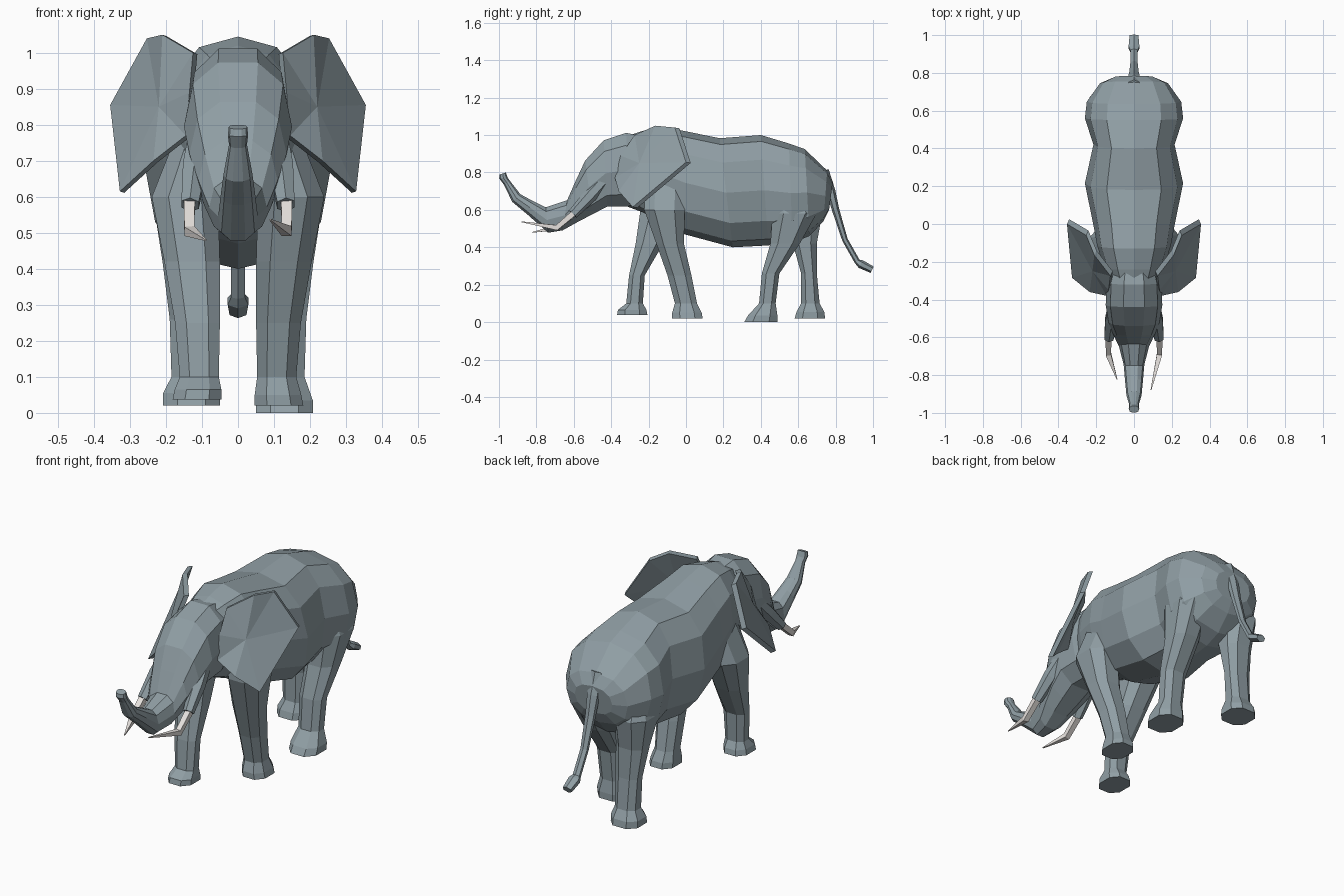
import bpy, bmesh, math
from mathutils import Vector

if "Cube" in bpy.data.objects:
    bpy.data.objects.remove(bpy.data.objects["Cube"])


def material(name, rgb):
    m = bpy.data.materials.new(name)
    m.diffuse_color = (*rgb, 1)
    m.use_nodes = True
    m.node_tree.nodes["Principled BSDF"].inputs["Base Color"].default_value = m.diffuse_color
    return m


HIDE = material("grey hide", (0.28, 0.345, 0.375))
IVORY = material("ivory", (0.80, 0.765, 0.735))


def finish(name, bm, mat):
    bmesh.ops.recalc_face_normals(bm, faces=bm.faces)
    me = bpy.data.meshes.new(name)
    bm.to_mesh(me)
    bm.free()
    me.materials.append(mat)
    ob = bpy.data.objects.new(name, me)
    bpy.context.collection.objects.link(ob)
    return ob


def power(v, e):
    return math.copysign(abs(v) ** e, v)


def loft(name, rings, sides, mat, e=1.0, turn=0.0):
    """Skin rings given as (centre, side axis, up axis)."""
    bm = bmesh.new()
    loops = []
    for c, a, b in rings:
        angs = [turn + 2 * math.pi * i / sides for i in range(sides)]
        loops.append([bm.verts.new(Vector(c) + Vector(a) * power(math.cos(t), e)
                                   + Vector(b) * power(math.sin(t), e)) for t in angs])
    for p, q in zip(loops, loops[1:]):
        for i in range(sides):
            j = (i + 1) % sides
            bm.faces.new((p[i], p[j], q[j], q[i]))
    bm.faces.new(loops[0])
    bm.faces.new(loops[-1])
    return finish(name, bm, mat)


def profile_loft(name, rows, sides, e):
    """Rows: top y, top z, bottom y, bottom z, half width."""
    rings = []
    for yt, zt, yb, zb, w in rows:
        t, b = Vector((0, yt, zt)), Vector((0, yb, zb))
        rings.append(((t + b) / 2, (w, 0, 0), (t - b) / 2))
    return loft(name, rings, sides, HIDE, e)


def tube(name, pts, sides, mat, flat=1.0):
    """Tapered tube along points (x, y, z, radius)."""
    P = [Vector(p[:3]) for p in pts]
    rings = []
    for i, p in enumerate(P):
        d = (P[min(i + 1, len(P) - 1)] - P[max(i - 1, 0)]).normalized()
        b = Vector((1, 0, 0)).cross(d).normalized()
        a = d.cross(b)
        rings.append((p, a * pts[i][3], b * pts[i][3] * flat))
    return loft(name, rings, sides, mat, 1.0, math.pi / sides)


# Body, rump to neck
profile_loft("body", [
    (.785, .75, .765, .60, .11), (.755, .81, .735, .54, .18),
    (.635, .925, .66, .46, .25), (.55, .955, .57, .425, .26),
    (.40, 1.0, .44, .41, .215), (.18, .983, .25, .40, .26),
    (0, 1.02, -.01, .47, .215), (-.13, 1.045, -.10, .53, .195),
    (-.24, 1.02, -.24, .59, .155), (-.33, .99, -.32, .62, .115)], 12, .85)

# Head running down into the raised trunk
profile_loft("head_and_trunk", [
    (-.22, 1.0, -.24, .64, .12), (-.32, 1.02, -.31, .61, .145),
    (-.44, .98, -.42, .61, .15), (-.54, .87, -.50, .57, .135),
    (-.59, .76, -.58, .53, .11), (-.635, .655, -.66, .487, .08),
    (-.75, .617, -.737, .475, .055), (-.82, .65, -.85, .575, .047),
    (-.885, .685, -.93, .642, .04), (-.94, .755, -.975, .735, .025),
    (-.952, .772, -1.0, .768, .028), (-.962, .80, -.998, .788, .026)], 10, .85)

# Legs: rows are front y, back y, z; the width is shared by row
FRONT_X = [(.03, .16), (.055, .24), (.05, .205), (.05, .175), (.053, .162), (.046, .176), (.046, .182)]
HIND_X = [(.06, .18), (.05, .235), (.055, .21), (.06, .19), (.065, .185), (.05, .208), (.05, .208)]


def leg(name, side, xs, rows):
    rings = []
    for (x0, x1), (y0, y1, z) in zip(xs, rows):
        rings.append(((side * (x0 + x1) / 2, (y0 + y1) / 2, z),
                      ((x1 - x0) / 2 * 1.06, 0, 0), (0, (y1 - y0) / 2 * 1.05, 0)))
    loft(name, rings, 8, HIDE, .8, math.pi / 8)


leg("front_leg_right", 1, FRONT_X, [
    (-.22, .0, .80), (-.225, -.005, .60), (-.16, -.01, .42), (-.10, .03, .25),
    (-.06, .06, .10), (-.075, .085, .05), (-.075, .09, .02)])
leg("front_leg_left", -1, FRONT_X, [
    (-.22, .0, .80), (-.245, -.02, .60), (-.27, -.12, .42), (-.305, -.22, .25),
    (-.32, -.23, .10), (-.365, -.21, .065), (-.37, -.205, .037)])
leg("hind_leg_right", 1, HIND_X, [
    (.48, .66, .74), (.46, .70, .58), (.45, .61, .42), (.405, .50, .26),
    (.39, .48, .10), (.33, .49, .035), (.31, .49, 0)])
leg("hind_leg_left", -1, HIND_X, [
    (.48, .66, .74), (.50, .73, .58), (.57, .70, .42), (.615, .70, .26),
    (.615, .715, .10), (.59, .74, .055), (.58, .745, .02)])

# Tail with a tuft
tube("tail", [(0, .74, .81, .034), (0, .775, .70, .034), (0, .80, .60, .028),
              (0, .85, .44, .022), (0, .915, .325, .022), (0, .935, .31, .033),
              (0, .995, .28, .027)], 6, HIDE, .7)

# Ears, tusk sheaths and tusks on both sides
EAR = [(.125, -.275, 1.0), (.21, -.165, 1.05), (.253, -.06, 1.04), (.355, 0, .855),
       (.328, -.285, .615), (.235, -.36, .70), (.145, -.38, .77), (.135, -.35, .89)]
for s, side in ((1, "right"), (-1, "left")):
    bm = bmesh.new()
    layers = []
    for back in (0, 1):
        off = Vector((-.012, .025, -.004)) * back
        pts = [Vector(p) + off for p in EAR]
        pts.append(Vector((.22, -.25, .85)) + off)
        layers.append([bm.verts.new((s * p.x, p.y, p.z)) for p in pts])
    n = len(EAR)
    for i in range(n):
        j = (i + 1) % n
        for L in layers:
            bm.faces.new((L[i], L[j], L[n]))
        bm.faces.new((layers[0][i], layers[0][j], layers[1][j], layers[1][i]))
    finish("ear_" + side, bm, HIDE)

    tube("tusk_sheath_" + side, [(s * .10, -.40, .80, .035), (s * .12, -.51, .68, .038),
                                 (s * .133, -.605, .578, .028)], 6, HIDE)
    tilt = .028 * s
    tube("tusk_" + side, [(s * .135, -.58, .60, .022), (s * .135, -.69, .505, .02),
                          (s * .09, -.85 - tilt, .508 + tilt, .003)], 4, IVORY)
